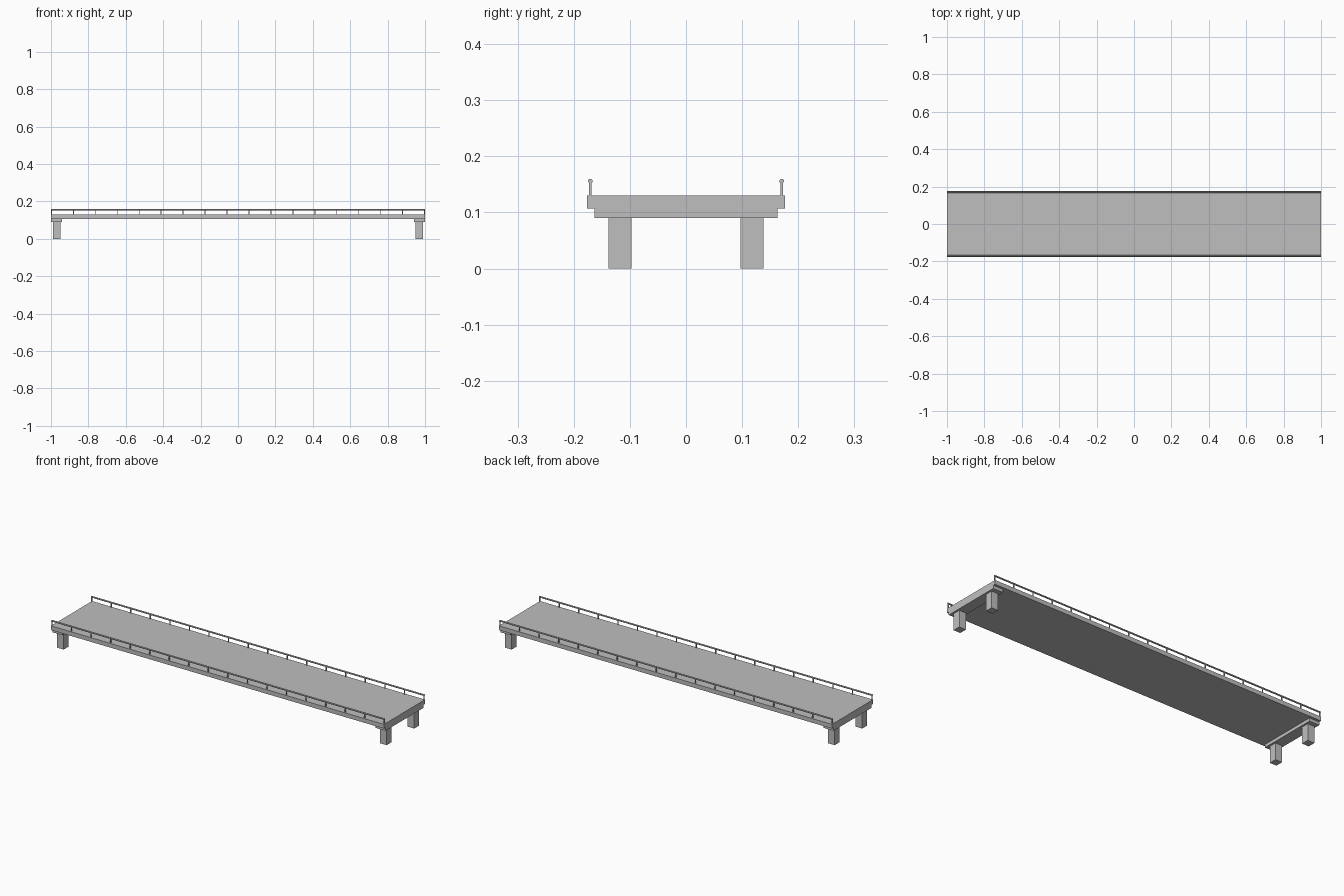
import bpy
import bmesh
import math
from mathutils import Matrix, Vector

cube = bpy.data.objects.get("Cube")
if cube:
    bpy.data.objects.remove(cube, do_unlink=True)

GREY = (0.52, 0.52, 0.52, 1.0)
concrete = bpy.data.materials.new("concrete_grey")
concrete.use_nodes = True
concrete.diffuse_color = GREY
concrete.node_tree.nodes["Principled BSDF"].inputs["Base Color"].default_value = GREY


def finish(name, bm):
    mesh = bpy.data.meshes.new(name)
    bm.to_mesh(mesh)
    bm.free()
    mesh.materials.append(concrete)
    obj = bpy.data.objects.new(name, mesh)
    bpy.context.collection.objects.link(obj)
    return obj


def add_box(bm, low, high):
    low, high = Vector(low), Vector(high)
    size = Matrix.Diagonal((*(high - low), 1))
    bmesh.ops.create_cube(bm, size=1, matrix=Matrix.Translation((low + high) / 2) @ size)


def box(name, low, high):
    bm = bmesh.new()
    add_box(bm, low, high)
    return finish(name, bm)


HALF_WIDTH = 0.176
DECK_BOTTOM, DECK_TOP = 0.107, 0.13
CAP_BOTTOM = 0.09
RAIL_Y, RAIL_Z, RAIL_RADIUS = 0.1705, 0.156, 0.0043
POSTS, POST_HALF = 18, 0.0023

# Roadway slab
box("deck", (-1, -HALF_WIDTH, DECK_BOTTOM), (1, HALF_WIDTH, DECK_TOP))

# Cross beam and two square piers under each end
for end, sx in (("right", -1), ("left", 1)):
    x = 0.97 * sx
    box(end + "_cap_beam", (x - 0.03, -0.163, CAP_BOTTOM), (x + 0.03, 0.163, DECK_BOTTOM))
    for face, sy in (("front", -1), ("back", 1)):
        y = 0.118 * sy
        box(f"{end}_{face}_pier", (x - 0.02, y - 0.0205, 0), (x + 0.02, y + 0.0205, CAP_BOTTOM))

# Octagonal handrail on evenly spaced posts along each edge
for face, sy in (("front", -1), ("back", 1)):
    y = RAIL_Y * sy
    bm = bmesh.new()
    place = (Matrix.Translation((0, y, RAIL_Z)) @ Matrix.Rotation(math.pi / 2, 4, "Y")
             @ Matrix.Rotation(math.pi / 8, 4, "Z"))
    bmesh.ops.create_cone(bm, cap_ends=True, segments=8, radius1=RAIL_RADIUS,
                          radius2=RAIL_RADIUS, depth=2, matrix=place)
    finish(face + "_handrail", bm)

    bm = bmesh.new()
    reach = 1 - POST_HALF
    for i in range(POSTS):
        x = -reach + 2 * reach * i / (POSTS - 1)
        add_box(bm, (x - POST_HALF, y - POST_HALF, DECK_TOP),
                (x + POST_HALF, y + POST_HALF, RAIL_Z))
    finish(face + "_rail_posts", bm)
